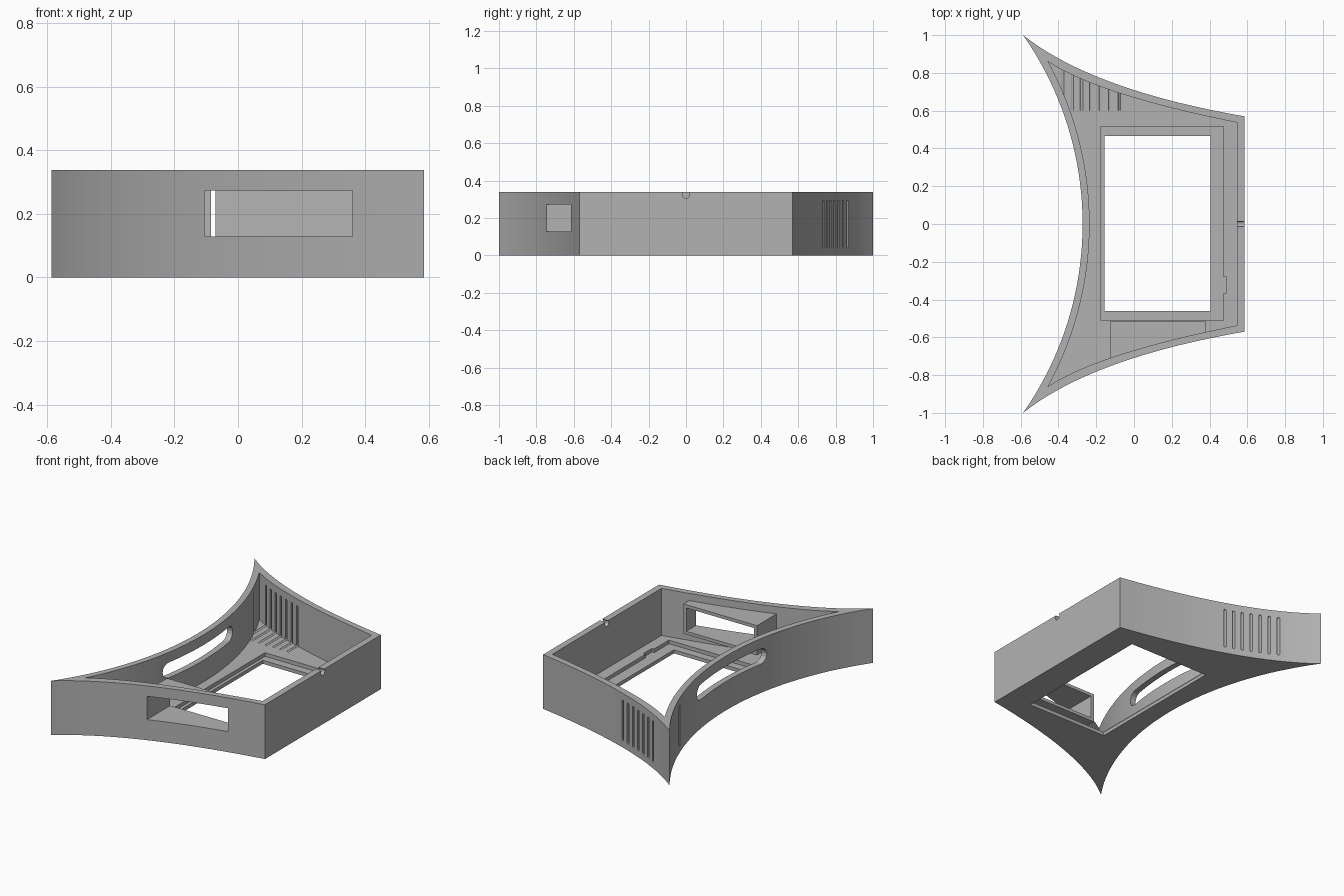
import bpy, bmesh, math
from mathutils import Vector

cube = bpy.data.objects.get("Cube")
if cube:
    bpy.data.objects.remove(cube, do_unlink=True)

HEIGHT, FLOOR, LIP = 0.338, 0.045, 0.022
SEGMENTS = 32

grey = bpy.data.materials.new("plain grey")
grey.use_nodes = True
GREY = (0.45, 0.45, 0.45, 1)
grey.diffuse_color = GREY
grey.node_tree.nodes["Principled BSDF"].inputs["Base Color"].default_value = GREY


def prism(name, points, offset):
    """Extrude a closed 3D outline along an offset."""
    bm = bmesh.new()
    face = bm.faces.new([bm.verts.new(p) for p in points])
    top = bmesh.ops.extrude_face_region(bm, geom=[face])["geom"]
    bmesh.ops.translate(bm, vec=Vector(offset),
                        verts=[v for v in top if isinstance(v, bmesh.types.BMVert)])
    bmesh.ops.recalc_face_normals(bm, faces=bm.faces)
    mesh = bpy.data.meshes.new(name)
    bm.to_mesh(mesh)
    bm.free()
    mesh.materials.append(grey)
    obj = bpy.data.objects.new(name, mesh)
    bpy.context.collection.objects.link(obj)
    return obj


def box(name, x0, x1, y0, y1, z0, z1):
    return prism(name, [(x0, y0, z0), (x1, y0, z0), (x1, y1, z0), (x0, y1, z0)],
                 (0, 0, z1 - z0))


def stadium(cu, cv, width, height, steps=8):
    """Outline of a round-ended slot, long in either direction."""
    r = min(width, height) / 2
    du, dv = width / 2 - r, height / 2 - r
    start = 0 if dv > du else -math.pi / 2
    points = []
    for side in (1, -1):
        for i in range(steps + 1):
            a = start + math.pi * i / steps + (0 if side > 0 else math.pi)
            points.append((cu + side * du + r * math.cos(a),
                           cv + side * dv + r * math.sin(a)))
    return points


def combine(target, tool, operation="DIFFERENCE"):
    mod = target.modifiers.new("cut", "BOOLEAN")
    mod.operation, mod.object, mod.solver = operation, tool, "EXACT"
    bpy.context.view_layer.objects.active = target
    bpy.ops.object.modifier_apply(modifier=mod.name)
    bpy.data.objects.remove(tool, do_unlink=True)


def footprint(tip, bend, corner, bow, z):
    """Mirrored plan: flat right side, swept flanks, bowed left side."""
    a, b, c = Vector(tip), Vector(bend), Vector(corner)
    flank = []
    for i in range(SEGMENTS + 1):
        t = i / SEGMENTS
        flank.append(a * (1 - t) ** 2 + b * 2 * t * (1 - t) + c * t * t)
    sag = bow - a.x
    radius = (a.y ** 2 + sag ** 2) / (2 * sag)
    reach = math.asin(a.y / radius)
    arc = []
    for i in range(1, SEGMENTS):
        angle = reach * (2 * i / SEGMENTS - 1)
        arc.append((bow - radius + radius * math.cos(angle), radius * math.sin(angle)))
    plan = [(p.x, p.y) for p in flank] + [(p.x, -p.y) for p in reversed(flank)] + arc
    return [(x, y, z) for x, y in plan]


OUTER = ((-0.587, 1.0), (-0.225, 0.711), (0.585, 0.57), -0.272)
INNER = ((-0.455, 0.86), (-0.19, 0.684), (0.545, 0.537), -0.235)

# Hollow housing with a floor
housing = prism("housing", footprint(*OUTER, 0), (0, 0, HEIGHT))
combine(housing, prism("cavity", footprint(*INNER, FLOOR), (0, 0, 1)))

# Screen opening, its recess and the small side notch
combine(housing, box("recess", -0.175, 0.475, -0.51, 0.515, LIP, 0.2))
combine(housing, box("opening", -0.155, 0.405, -0.46, 0.465, -0.1, 0.2))
combine(housing, box("recess_notch", 0.46, 0.49, -0.365, -0.28, LIP, 0.2))

# Row of round-ended vents through the back flank
for i in range(7):
    slot = stadium(-0.378 + 0.05 * i, 0.168, 0.0145, 0.255)
    combine(housing, prism("vent", [(x, 0.6, z) for x, z in slot], (0, 0.4, 0)))

# Long rounded hand slot through the bowed wall
slot = stadium(-0.015, 0.227, 0.68, 0.095)
combine(housing, prism("hand_slot", [(-0.45, y, z) for y, z in slot], (0.35, 0, 0)))

# Cable notch in the top of the flat wall
notch = [(0.019 * math.cos(math.tau * i / 20), 0.324 + 0.019 * math.sin(math.tau * i / 20))
         for i in range(20)]
combine(housing, prism("cable_notch", [(0.5, y, z) for y, z in notch], (0.2, 0, 0)))

# Port window in the front flank
PORT = (-0.105, 0.36, -1.0, -0.4, 0.128, 0.273)
combine(housing, box("port_window", *PORT))

# Open-backed tunnel behind the port window
tunnel = box("port_tunnel", -0.127, 0.38, -0.9, -0.517, 0.108, 0.293)
combine(tunnel, prism("tunnel_limit", footprint(*INNER, 0), (0, 0, HEIGHT)), "INTERSECT")
combine(tunnel, box("tunnel_bore", *PORT))
